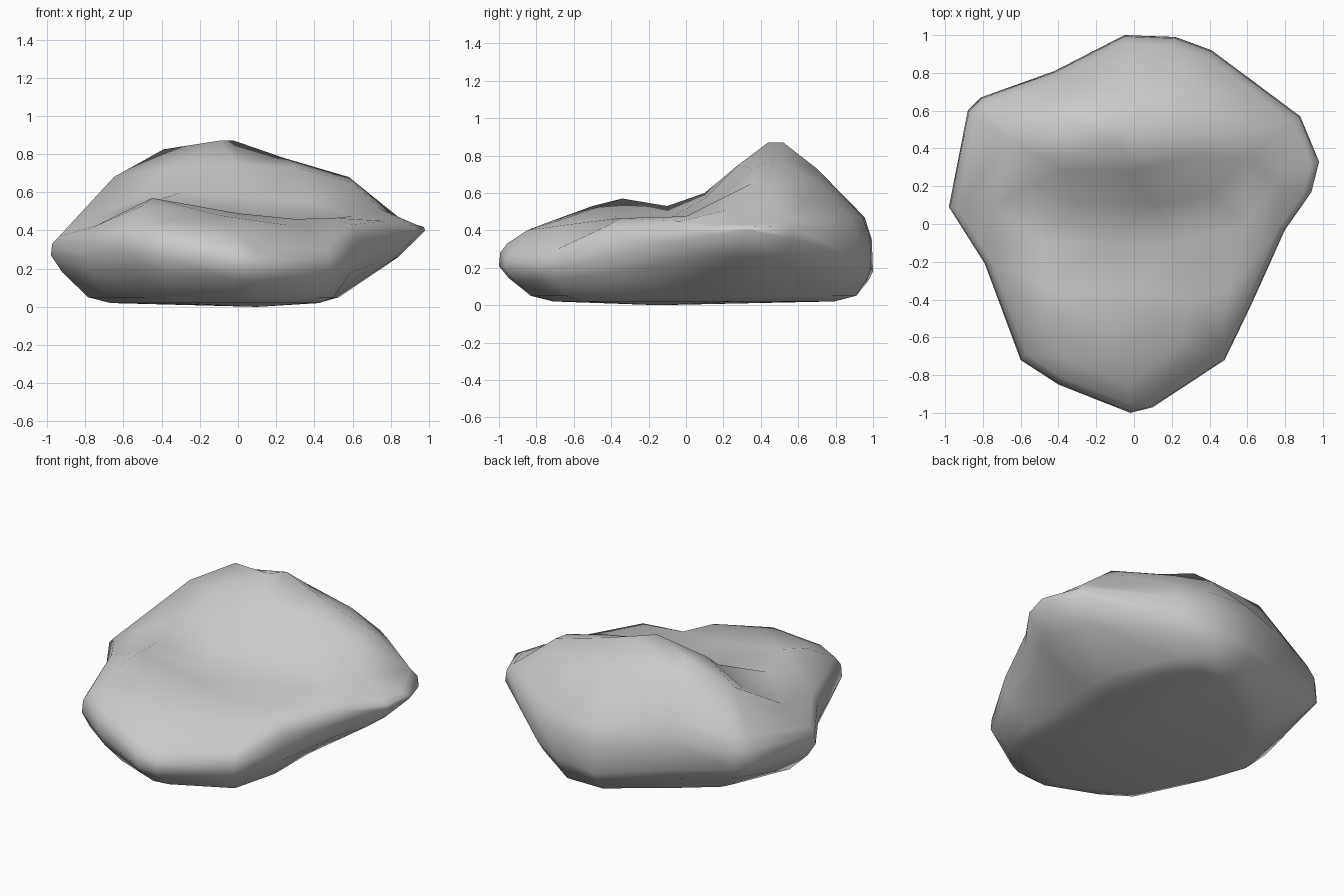
import bpy, bmesh
from mathutils import Vector
from mathutils.geometry import delaunay_2d_cdt

# Widest outline of the boulder: x, y, shoulder height, belly height, underside scale
RIM = [
    (0.98, 0.33, 0.43, 0.40, 0.52), (0.88, 0.57, 0.47, 0.36, 0.60),
    (0.41, 0.92, 0.47, 0.24, 0.85), (0.22, 0.99, 0.47, 0.20, 0.92),
    (-0.05, 1.0, 0.47, 0.18, 0.91), (-0.42, 0.81, 0.53, 0.23, 0.85),
    (-0.81, 0.67, 0.48, 0.28, 0.74), (-0.88, 0.60, 0.46, 0.29, 0.72),
    (-0.98, 0.09, 0.37, 0.27, 0.80), (-0.79, -0.21, 0.42, 0.26, 0.88),
    (-0.60, -0.72, 0.42, 0.29, 0.83), (-0.40, -0.85, 0.40, 0.26, 0.83),
    (-0.02, -1.0, 0.33, 0.21, 0.83), (0.10, -0.97, 0.29, 0.19, 0.84),
    (0.48, -0.72, 0.30, 0.19, 0.89), (0.62, -0.43, 0.43, 0.26, 0.81),
    (0.80, -0.03, 0.45, 0.34, 0.63), (0.94, 0.17, 0.43, 0.38, 0.55)]

# Upper surface: low front shelf, hollow, then the back ridge
TOP = [
    (-0.02, -0.85, 0.40), (-0.35, -0.72, 0.45), (0.25, -0.64, 0.43),
    (-0.5, -0.5, 0.53), (-0.45, -0.34, 0.57), (-0.1, -0.6, 0.48),
    (0, -0.35, 0.49), (0.3, -0.4, 0.46), (0.5, -0.35, 0.465),
    (-0.5, -0.1, 0.53), (-0.15, -0.1, 0.49), (0.2, -0.1, 0.46),
    (0.6, 0, 0.475), (-0.75, 0.1, 0.47), (-0.55, 0.2, 0.55),
    (-0.3, 0.1, 0.60), (0.1, 0.1, 0.57), (0.4, 0.15, 0.55),
    (0.75, 0.22, 0.51), (-0.35, 0.28, 0.73), (0, 0.28, 0.75),
    (0.3, 0.36, 0.73), (0.6, 0.35, 0.65), (-0.65, 0.44, 0.68),
    (-0.39, 0.53, 0.825), (-0.1, 0.44, 0.87), (-0.02, 0.52, 0.87),
    (0.24, 0.50, 0.78), (0.58, 0.49, 0.68), (-0.4, 0.65, 0.74),
    (0, 0.70, 0.73), (0.3, 0.72, 0.65), (0.62, 0.63, 0.57)]

bm = bmesh.new()
n = len(RIM)


def ring(fn):
    return [bm.verts.new(fn(*p)) for p in RIM]


# Side rings from shoulder down to the underside
shoulder = ring(lambda x, y, t, b, k: (x * 0.955, y * 0.955, t))
belly_hi = ring(lambda x, y, t, b, k: (x * 0.993, y * 0.993, b * 0.4 + t * 0.6))
belly = ring(lambda x, y, t, b, k: (x, y, b))
lower = ring(lambda x, y, t, b, k: (x * (0.3 * k + 0.7), y * (0.3 * k + 0.7), b * 0.6 + 0.02))
edge = ring(lambda x, y, t, b, k: (x * k, y * k, 0.05))
foot = ring(lambda x, y, t, b, k: (x * (k - 0.12), y * (k - 0.12), 0.02))
rings = [shoulder, belly_hi, belly, lower, edge, foot]
for a, b in zip(rings, rings[1:]):
    for i in range(n):
        j = (i + 1) % n
        bm.faces.new((a[i], b[i], b[j], a[j]))

# Slightly bulged underside
centre = bm.verts.new((0.1, -0.15, 0.0))
for i in range(n):
    bm.faces.new((foot[i], centre, foot[(i + 1) % n]))

# Triangulated upper surface joined to the shoulder
verts = shoulder + [bm.verts.new(p) for p in TOP]
flat = [Vector((v.co.x, v.co.y)) for v in verts]
border = [(i, (i + 1) % n) for i in range(n)]
_, _, tris, origin, _, _ = delaunay_2d_cdt(flat, border, [], 1, 1e-5)
for t in tris:
    bm.faces.new([verts[origin[i][0]] for i in t])

bmesh.ops.recalc_face_normals(bm, faces=bm.faces)
mesh = bpy.data.meshes.new("boulder")
bm.to_mesh(mesh)
bm.free()
rock = bpy.data.objects.new("boulder", mesh)
bpy.context.collection.objects.link(rock)

# Mostly smooth shading with a few crisp facets
bpy.context.view_layer.objects.active = rock
rock.select_set(True)
bpy.ops.object.shade_smooth_by_angle(angle=1.0)
